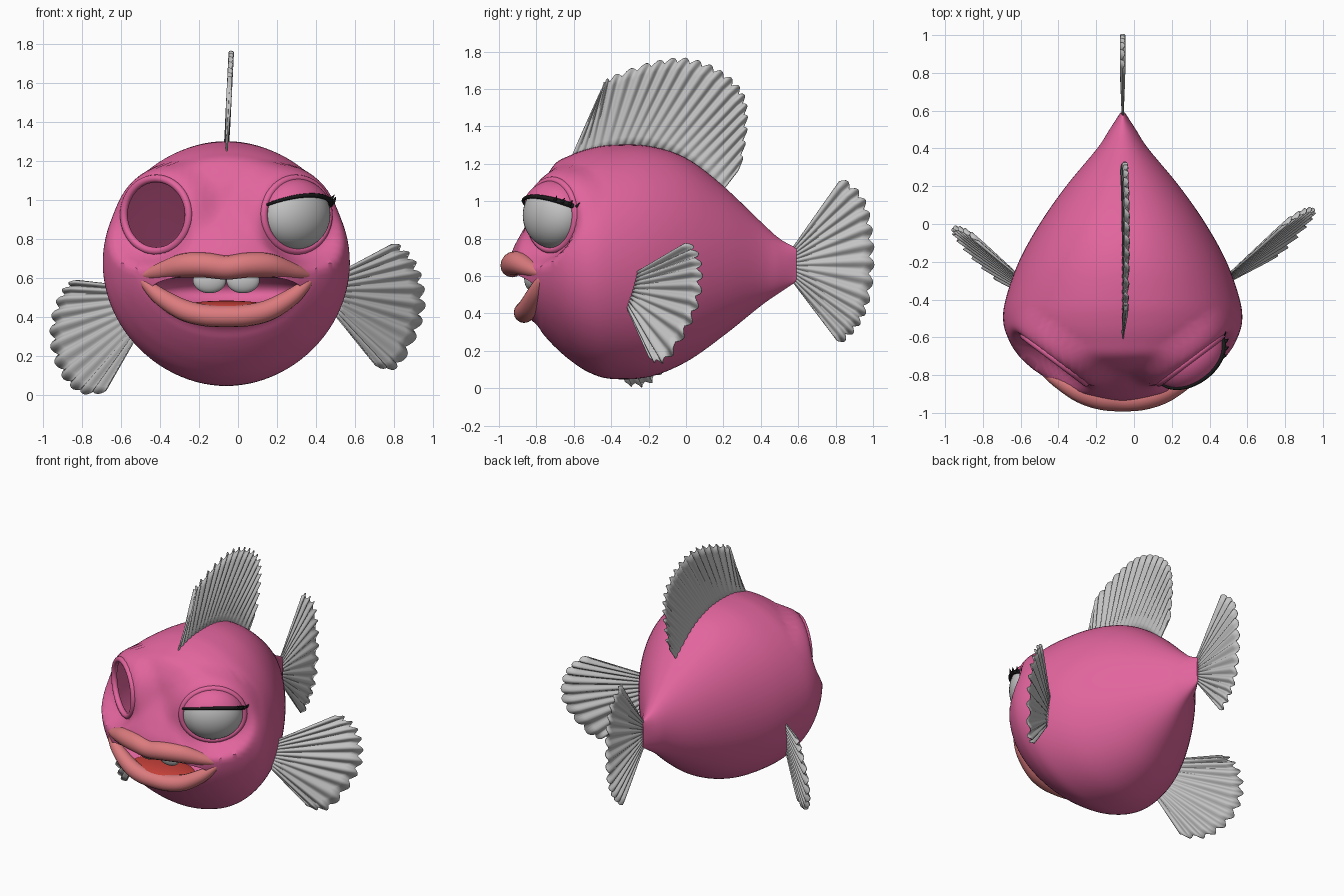
import bpy, bmesh
from math import sin, cos, pi, hypot, sqrt, radians
from mathutils import Matrix, Vector
from mathutils.bvhtree import BVHTree

if "Cube" in bpy.data.objects:
    bpy.data.objects.remove(bpy.data.objects["Cube"])

CX = -0.06  # middle of the body


def material(name, rgb):
    m = bpy.data.materials.new(name)
    m.use_nodes = True
    m.diffuse_color = (*rgb, 1)
    bsdf = next(n for n in m.node_tree.nodes if n.type == 'BSDF_PRINCIPLED')
    bsdf.inputs["Base Color"].default_value = (*rgb, 1)
    bsdf.inputs["Roughness"].default_value = 0.6
    return m


PINK = material("pink skin", (0.76, 0.13, 0.34))
CORAL = material("coral lips", (0.72, 0.2, 0.21))
GREY = material("pale grey", (0.55, 0.55, 0.55))
RED = material("red tongue", (0.55, 0.05, 0.04))
BLACK = material("black lashes", (0.01, 0.01, 0.01))


def spline(points, t):
    """Smooth curve through points, t from 0 to 1."""
    n = len(points) - 1
    i = min(int(t * n), n - 1)
    f = t * n - i
    b, c = Vector(points[i]), Vector(points[i + 1])
    a = Vector(points[i - 1]) if i > 0 else 2 * b - c
    d = Vector(points[i + 2]) if i + 2 <= n else 2 * c - b
    return b + 0.5 * f * (c - a + f * (2 * a - 5 * b + 4 * c - d + f * (3 * (b - c) + d - a)))


def finish(bm, name, mat, angle=60):
    bmesh.ops.recalc_face_normals(bm, faces=bm.faces)
    me = bpy.data.meshes.new(name)
    bm.to_mesh(me)
    bm.free()
    me.materials.append(mat)
    ob = bpy.data.objects.new(name, me)
    bpy.context.collection.objects.link(ob)
    bpy.ops.object.select_all(action='DESELECT')
    ob.select_set(True)
    bpy.context.view_layer.objects.active = ob
    bpy.ops.object.shade_smooth_by_angle(angle=radians(angle))
    return ob


def ball(name, mat, radii, frame, cut=None):
    bm = bmesh.new()
    bmesh.ops.create_uvsphere(bm, u_segments=40, v_segments=24, radius=1)
    bmesh.ops.transform(bm, matrix=Matrix.Diagonal((*radii, 1)), verts=bm.verts)
    if cut:
        bmesh.ops.bisect_plane(bm, geom=bm.verts[:] + bm.edges[:] + bm.faces[:],
                               plane_co=cut[0], plane_no=cut[1], clear_inner=True)
    bmesh.ops.transform(bm, matrix=frame, verts=bm.verts)
    return finish(bm, name, mat)


def grid_faces(bm, rows, closed=False):
    for r, q in zip(rows, rows[1:]):
        for j in range(len(r) - (not closed)):
            k = (j + 1) % len(r)
            bm.faces.new((r[j], r[k], q[k], q[j]))


def tube(name, mat, points, steps=40, sides=16):
    """Sweep a tapered round section along points of (x, y, z, radius)."""
    bm = bmesh.new()
    rows = []
    for i in range(steps + 1):
        p = spline(points, i / steps)
        ahead, back = spline(points, min(1, (i + 1) / steps)), spline(points, max(0, (i - 1) / steps))
        along = (ahead - back).to_3d().normalized()
        side = along.cross(Vector((0, 0, 1))).normalized()
        up = side.cross(along)
        rows.append([bm.verts.new(p.to_3d() + p[3] * (side * cos(a) + up * sin(a)))
                     for a in (2 * pi * j / sides for j in range(sides))])
    grid_faces(bm, rows, True)
    bm.faces.new(rows[0])
    bm.faces.new(rows[-1])
    return finish(bm, name, mat)


def eye_frame(s):
    return Matrix.Translation((CX + s * 0.34, -0.69, 0.925)) @ Matrix.Rotation(radians(37 * s), 4, 'Z')


# Body: sections of (y, top, bottom, half width) from tail to snout
sections = [(.59, .75, .57, .012), (.5, .8, .51, .07), (.4, .89, .44, .135), (.2, 1.08, .28, .3),
            (0, 1.23, .14, .44), (-.2, 1.295, .06, .55), (-.4, 1.3, .05, .62),
            (-.52, 1.28, .085, .632), (-.62, 1.245, .15, .6), (-.7, 1.2, .22, .55),
            (-.76, 1.1, .285, .49), (-.8, .97, .34, .43), (-.88, .83, .41, .3),
            (-.93, .73, .48, .16), (-.95, .62, .56, .03)]
bm = bmesh.new()
rows = []
for i in range(91):
    y, top, low, w = spline(sections, i / 90)
    rows.append([bm.verts.new((CX + w * cos(a), y, (top + low) / 2 + (top - low) / 2 * sin(a)))
                 for a in (2 * pi * j / 96 for j in range(96))])
grid_faces(bm, rows, True)
bm.faces.new(rows[0])
bm.faces.new(rows[-1])
# Flatten the skin round each eye, which leaves a brow and cheek ridge
for s in (-1, 1):
    frame = eye_frame(s)
    inverse = frame.inverted()
    for v in bm.verts:
        p = inverse @ v.co
        if p.y < 0.1:
            t = max(0, min(1, (1.6 - hypot(p.x / 0.2, p.z / 0.18)) / 0.55))
            p.y += (-0.035 - p.y) * t * t * (3 - 2 * t)
            v.co = frame @ p
body = finish(bm, "body", PINK, 40)

# Cut the eye sockets and the mouth
skin = bmesh.new()
skin.from_mesh(body.data)
tree = BVHTree.FromBMesh(skin)
skin.free()
cutters = [ball("mouth_cutter", PINK, (.4, .26, .1), Matrix.Translation((CX, -.85, .53)))]
for s in (-1, 1):
    bm = bmesh.new()
    bmesh.ops.create_cone(bm, cap_ends=True, segments=64, radius1=1, radius2=1, depth=0.4)
    bmesh.ops.transform(bm, verts=bm.verts, matrix=eye_frame(s) @ Matrix.Translation((0, -.1, 0))
                        @ Matrix.Diagonal((.2, 1, .178, 1)) @ Matrix.Rotation(pi / 2, 4, 'X'))
    cutters.append(finish(bm, "socket_cutter", PINK))
bpy.context.view_layer.objects.active = body
for c in cutters:
    mod = body.modifiers.new("cut", 'BOOLEAN')
    mod.operation, mod.solver, mod.object = 'DIFFERENCE', 'EXACT', c
    bpy.ops.object.modifier_apply(modifier=mod.name)
    bpy.data.objects.remove(c)
# Open the sockets into the hollow body
bm = bmesh.new()
bm.from_mesh(body.data)
inner = [f for f in bm.faces if f.calc_center_median().z > 0.7
         and tree.find_nearest(f.calc_center_median())[3] > 0.004]
bmesh.ops.delete(bm, geom=inner, context='FACES')
bm.to_mesh(body.data)
bm.free()

# Raised rims round the sockets
for s, side in ((-1, "right"), (1, "left")):
    bm = bmesh.new()
    rows = []
    for i in range(64):
        a = 2 * pi * i / 64
        rows.append([bm.verts.new(((.208 + .02 * cos(b)) * cos(a), -.032 + .02 * sin(b),
                                   (.186 + .02 * cos(b)) * sin(a)))
                     for b in (2 * pi * j / 12 for j in range(12))])
    grid_faces(bm, rows + rows[:1], True)
    bmesh.ops.transform(bm, matrix=eye_frame(s), verts=bm.verts)
    finish(bm, side + "_eye_rim", PINK)

# Left eye with half closed lid and lashes
frame = eye_frame(1) @ Matrix.Translation((0, -.02, 0))
ball("eyeball", GREY, (.2, .145, .178), frame)
ball("eyelid", PINK, (.21, .16, .187), frame, ((0, 0, .04), (0, .44, 1)))


def lid_edge(a, radius, out=1.0, lift=0.0):
    z = .04 + .06 * sin(a)
    c = sqrt(1 - (z / .187) ** 2) * out
    return (*(frame @ Vector((.212 * c * cos(a), -.162 * c * sin(a), z + lift))), radius)


tube("lash_line", BLACK, [lid_edge(pi * i / 10, .007 + .008 * (1 - i / 10)) for i in range(11)], 40, 8)
for i in range(4):
    a = .1 + .22 * i
    tube("lash_%d" % (i + 1), BLACK, [lid_edge(a, .011), lid_edge(a - .03, .008, 1.09, .005),
                                      lid_edge(a - .06, .001, 1.16, .025)], 8, 6)


# Lips, mirrored from half paths of (offset, y, z, radius)
def lip(name, half):
    full = [(CX - x, y, z, r) for x, y, z, r in reversed(half[1:])]
    tube(name, CORAL, full + [(CX + x, y, z, r) for x, y, z, r in half], 60)


lip("upper_lip", [(0, -.93, .655, .062), (.11, -.92, .667, .064), (.22, -.885, .665, .062),
                  (.33, -.83, .638, .045), (.4, -.79, .62, .028), (.45, -.76, .612, .01)])
lip("lower_lip", [(0, -.865, .405, .056), (.11, -.86, .41, .056), (.22, -.84, .437, .054),
                  (.33, -.81, .5, .045), (.4, -.785, .56, .03), (.45, -.755, .612, .01)])

# Teeth and tongue
for s, side in ((-1, "right"), (1, "left")):
    ball(side + "_tooth", GREY, (.085, .035, .065), Matrix.Translation((CX + s * .086, -.83, .588)))
ball("tongue", RED, (.25, .14, .04), Matrix.Translation((CX, -.75, .445)))


# Pleated fins: flat outlines spread from a root line to a scalloped edge
def fin(name, root, edge, place, normal, pleats, depth, scallop=.03):
    bm = bmesh.new()
    normal = Vector(normal).normalized()
    nu, nv = pleats * 8, 8
    rows = []
    for i in range(nu + 1):
        u = i / nu
        a, b = spline(root, u), spline(edge, u)
        b = b + (b - a).normalized() * scallop * (abs(sin(pi * pleats * u)) - .6)
        wave = depth * sin(2 * pi * pleats * u)
        rows.append([bm.verts.new(Vector(place(*a.lerp(b, j / nv))) + normal * wave * min(1, .2 + j / nv))
                     for j in range(nv + 1)])
    grid_faces(bm, rows)
    ob = finish(bm, name, GREY, 80)
    mod = ob.modifiers.new("thickness", 'SOLIDIFY')
    mod.thickness, mod.offset = .006, 0


fin("dorsal_fin", [(-.62, 1.22), (-.4, 1.28), (-.2, 1.28), (0, 1.21), (.2, 1.06)],
    [(-.45, 1.6), (-.41, 1.65), (-.2, 1.73), (0, 1.755), (.18, 1.69), (.3, 1.57), (.32, 1.4), (.29, 1.18)],
    lambda y, z: (CX + max(0, z - 1.25) * .05, y, z), (1, 0, 0), 20, .011)
fin("tail_fin", [(.57, .75), (.57, .57)],
    [(.83, 1.12), (.94, 1.02), (.985, .86), (.995, .66), (.97, .46), (.91, .33), (.82, .24)],
    lambda y, z: (CX, y, z), (1, 0, 0), 13, .011)
fin("left_side_fin", [(.5, .62), (.49, .42)],
    [(.8, .78), (.88, .71), (.93, .6), (.945, .45), (.9, .3), (.81, .15), (.71, .15)],
    lambda x, z: (x, -.28 + .8 * (x - .52) + .2 * (z - .47), z), (.8, -1, .2), 11, .013)
fin("right_side_fin", [(-.57, .56), (-.52, .3)],
    [(-.84, .59), (-.9, .52), (-.945, .39), (-.945, .24), (-.89, .1), (-.8, .02), (-.68, .02)],
    lambda x, z: (x, -.25 - .85 * (x + .7) + .2 * (z - .3), z), (-.85, -1, .2), 11, .013)
